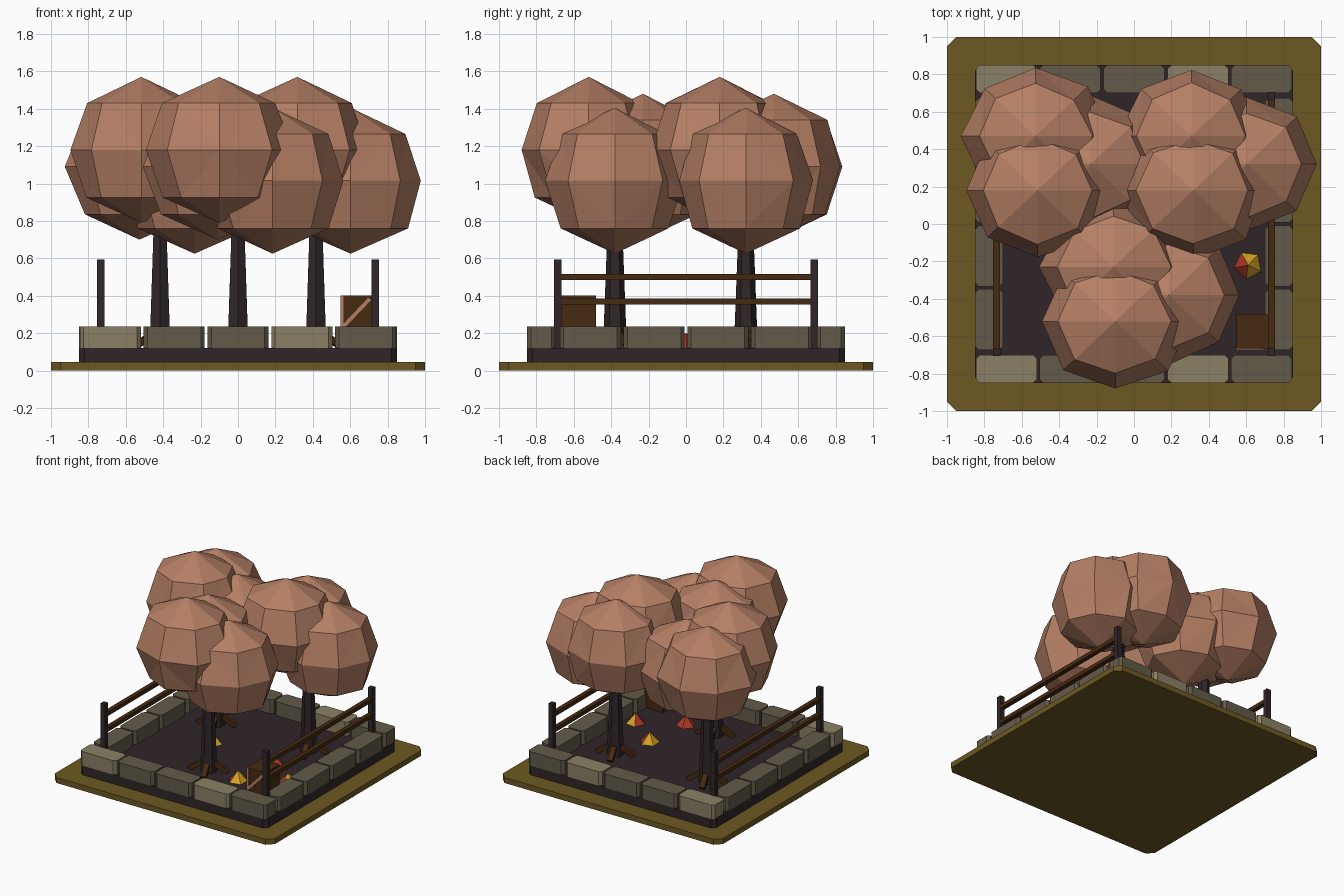
import bpy, bmesh, math, random
from mathutils import Vector, Matrix

if "Cube" in bpy.data.objects:
    bpy.data.objects.remove(bpy.data.objects["Cube"])

random.seed(4)


def material(name, rgb):
    m = bpy.data.materials.new(name)
    lin = [(c / 255 / 12.92) if c < 11 else ((c / 255 + 0.055) / 1.055) ** 2.4 for c in rgb]
    m.diffuse_color = (*lin, 1)
    m.use_nodes = True
    m.node_tree.nodes["Principled BSDF"].inputs["Base Color"].default_value = m.diffuse_color
    return m


GRASS = material("olive_grass", (108, 88, 34))
DARK = material("dark_earth_and_bark", (47, 37, 39))
STONE = material("grey_stone", (99, 91, 74))
PALE = material("pale_stone", (138, 128, 102))
WOOD = material("brown_wood", (70, 41, 17))
FOLIAGE = material("dusty_pink_foliage", (181, 127, 101))
YELLOW = material("yellow_leaves", (214, 165, 34))
RED = material("red_leaves", (172, 56, 40))


def finish(bm, name, *mats):
    bmesh.ops.recalc_face_normals(bm, faces=bm.faces)
    me = bpy.data.meshes.new(name)
    bm.to_mesh(me)
    bm.free()
    for m in mats:
        me.materials.append(m)
    ob = bpy.data.objects.new(name, me)
    bpy.context.collection.objects.link(ob)
    return ob


def box(name, lo, hi, mat, chamfer=0.0):
    """Box between two corners, with optional chamfer on its upright edges."""
    bm = bmesh.new()
    lo, hi = Vector(lo), Vector(hi)
    bmesh.ops.create_cube(bm, size=1, matrix=Matrix.Translation((lo + hi) / 2)
                          @ Matrix.Diagonal((*(hi - lo), 1)))
    if chamfer:
        upright = [e for e in bm.edges
                   if abs(e.verts[0].co.z - e.verts[1].co.z) > 1e-4]
        bmesh.ops.bevel(bm, geom=upright, offset=chamfer, segments=1, affect='EDGES')
    return finish(bm, name, mat)


def beam(name, a, b, width, height, mat):
    """Square-ended bar from a to b."""
    a, b = Vector(a), Vector(b)
    d = (b - a).normalized()
    side = d.cross(Vector((0, 0, 1))).normalized()
    up = side.cross(d)
    rot = Matrix((d, side, up)).transposed().to_4x4()
    bm = bmesh.new()
    bmesh.ops.create_cube(bm, size=1, matrix=Matrix.Translation((a + b) / 2) @ rot
                          @ Matrix.Diagonal(((b - a).length, width, height, 1)))
    return finish(bm, name, mat)


def blob(name, centre):
    """Eight-sided faceted foliage ball with three rings and slight irregularity."""
    bm = bmesh.new()
    c = Vector(centre)
    top = bm.verts.new(c + Vector((0, 0, 0.39)))
    bottom = bm.verts.new(c - Vector((0, 0, 0.39)))
    rings = []
    for z, r in ((0.25, 0.30), (0, 0.39), (-0.255, 0.30)):
        ring = []
        for k in range(8):
            a = k * math.pi / 4
            q = r * random.uniform(0.96, 1.03)
            ring.append(bm.verts.new(c + Vector((q * math.cos(a), 0.94 * q * math.sin(a), z))))
        rings.append(ring)
    for k in range(8):
        n = (k + 1) % 8
        bm.faces.new((top, rings[0][k], rings[0][n]))
        bm.faces.new((bottom, rings[2][n], rings[2][k]))
        for u, l in zip(rings, rings[1:]):
            bm.faces.new((u[k], l[k], l[n], u[n]))
    bmesh.ops.triangulate(bm, faces=[f for f in bm.faces if len(f.verts) == 4])
    finish(bm, name, FOLIAGE)


# Ground slab and soil bed
box("grass_base", (-1, -1, 0), (1, 1, 0.045), GRASS, 0.05)
box("soil_bed", (-0.85, -0.85, 0.04), (0.85, 0.85, 0.12), DARK, 0.03)

# Stone border: five stones front and back, four on each side
for s, side in ((-1, "front"), (1, "back")):
    for i in range(5):
        x = (i - 2) * 0.341
        x0, x1 = max(x - 0.163, -0.85), min(x + 0.163, 0.85)
        ys = sorted((s * 0.70, s * 0.85))
        box(f"{side}_stone_{i}", (x0, ys[0], 0.12), (x1, ys[1], 0.235),
            PALE if i % 3 == 0 else STONE, 0.02)
for s, side in ((-1, "left"), (1, "right")):
    for i in range(4):
        y = (i - 1.5) * 0.341
        xs = sorted((s * 0.70, s * 0.85))
        box(f"{side}_stone_{i}", (xs[0], y - 0.163, 0.12), (xs[1], y + 0.163, 0.235),
            STONE, 0.02)

# Fences on the left and right
for s, side in ((-1, "left"), (1, "right")):
    x = s * 0.735
    for e, end in ((-1, "front"), (1, "back")):
        y = e * 0.685
        box(f"{side}_{end}_fence_post", (x - 0.02, y - 0.02, 0.12), (x + 0.02, y + 0.02, 0.595), DARK)
    for z, level in ((0.37, "lower"), (0.50, "upper")):
        box(f"{side}_{level}_fence_rail", (x - 0.018, -0.67, z - 0.016),
            (x + 0.018, 0.67, z + 0.016), WOOD)

# Trees: tapered six-sided trunk, sloping roots, three foliage balls
for name, tx, ty in (("left", -0.417, 0.32), ("right", 0.417, 0.32), ("front", 0, -0.38)):
    bm = bmesh.new()
    bmesh.ops.create_cone(bm, cap_ends=True, segments=6, radius1=0.064, radius2=0.03,
                          depth=0.9, matrix=Matrix.Translation((tx, ty, 0.57))
                          @ Matrix.Rotation(math.pi / 2, 4, 'Z'))
    for v in bm.verts:  # points of the hexagon face left and right
        d = v.co - Vector((tx, ty, 0))
        v.co.x, v.co.y = tx + d.y, ty + d.x
    finish(bm, f"{name}_trunk", DARK)
    for k in range(4):
        a = math.radians(20 + 90 * k)
        c, s = math.cos(a), math.sin(a)
        beam(f"{name}_root_{k}", (tx + 0.03 * c, ty + 0.03 * s, 0.20),
             (tx + 0.15 * c, ty + 0.15 * s, 0.125), 0.04, 0.035, WOOD)
    blob(f"{name}_foliage_high", (tx - 0.10, ty - 0.14, 1.18))
    blob(f"{name}_foliage_back", (tx - 0.11, ty + 0.15, 1.09))
    blob(f"{name}_foliage_low", (tx + 0.185, ty, 1.015))

# Crate with bracing
box("crate", (0.547, -0.665, 0.12), (0.715, -0.48, 0.40), WOOD)
box("crate_upright_slat", (0.547, -0.673, 0.12), (0.565, -0.664, 0.40), FOLIAGE)
beam("crate_diagonal_slat", (0.563, -0.669, 0.235), (0.706, -0.669, 0.385), 0.009, 0.024, FOLIAGE)

# Leaf piles: five-sided cones, red on the faces turned towards a given direction
for i, (x, y, red) in enumerate(((0.61, -0.22, (-1, -0.4)), (0.28, -0.40, (-1, 1)),
                                 (-0.25, 0.03, (0.3, 1)), (0.33, 0.0, (1, 0)))):
    bm = bmesh.new()
    bmesh.ops.create_cone(bm, cap_ends=True, segments=5, radius1=0.078, radius2=0, depth=0.085,
                          matrix=Matrix.Translation((x, y, 0.16))
                          @ Matrix.Rotation(0.5 + i, 4, 'Z'))
    bmesh.ops.remove_doubles(bm, verts=bm.verts, dist=1e-4)
    bm.normal_update()
    for f in bm.faces:
        toward = f.normal.x * red[0] + f.normal.y * red[1]
        f.material_index = 1 if toward > 0.2 else 0
    finish(bm, f"leaf_pile_{i}", YELLOW, RED)
